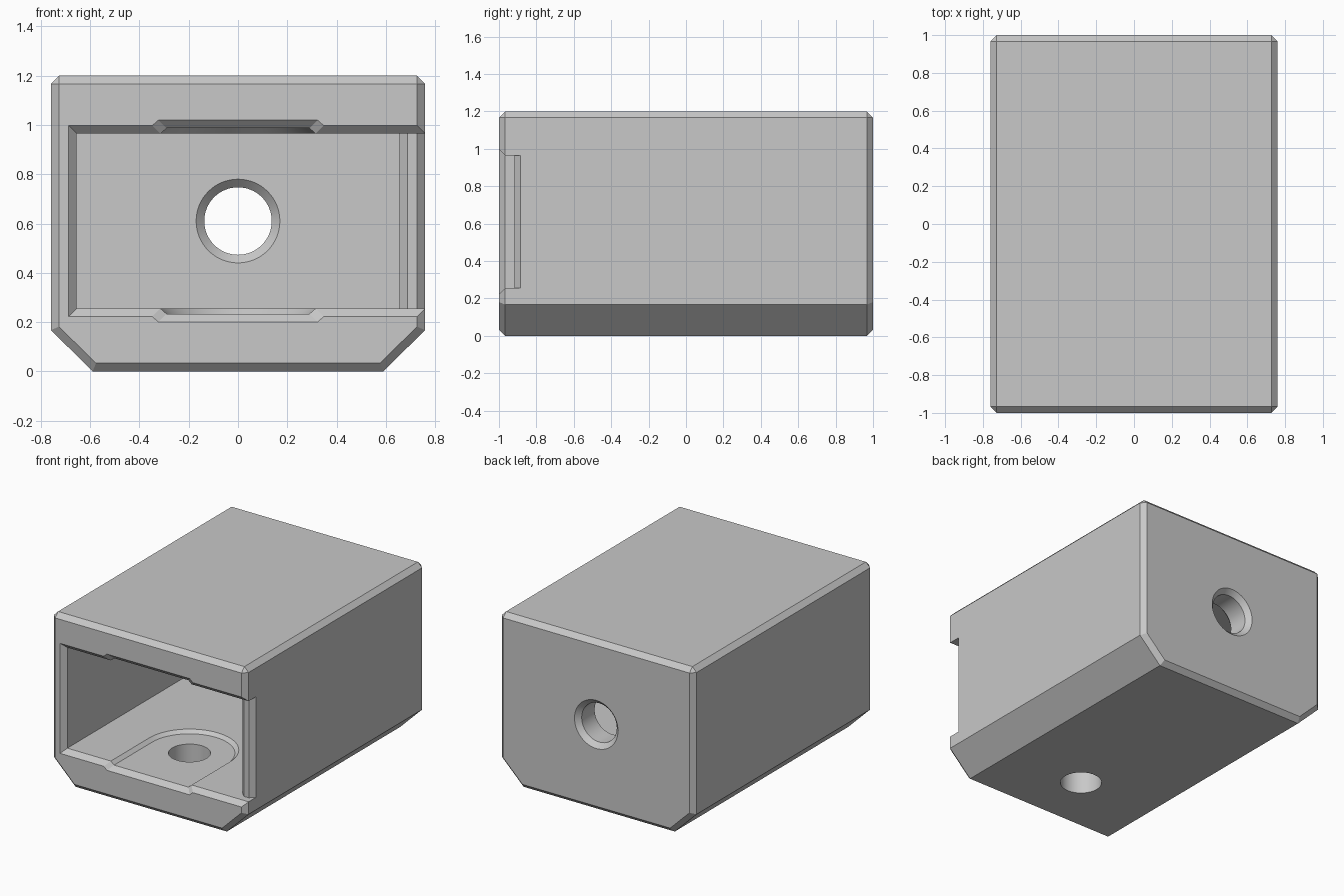
import bpy, bmesh
from math import sin, cos, pi

if "Cube" in bpy.data.objects:
    bpy.data.objects.remove(bpy.data.objects["Cube"])

CH = 0.033                   # chamfer size
FLOOR, CEIL = 0.255, 0.965   # cavity heights
MID = (FLOOR + CEIL) / 2
DEPTH = 0.022                # depth of the shallow recesses
HOLE_Y = -0.54
SEG = 64

grey = bpy.data.materials.new("plain_grey")
grey.use_nodes = True
grey.diffuse_color = (0.58, 0.58, 0.58, 1)
grey.node_tree.nodes["Principled BSDF"].inputs["Base Color"].default_value = (0.58, 0.58, 0.58, 1)


def loft(name, rings, chamfer=None):
    """Closed solid through matching rings of points, with optional bevelled edges."""
    bm = bmesh.new()
    loops = [[bm.verts.new(p) for p in ring] for ring in rings]
    n = len(loops[0])
    for a, b in zip(loops, loops[1:]):
        for i in range(n):
            j = (i + 1) % n
            bm.faces.new((a[i], a[j], b[j], b[i]))
    bm.faces.new(loops[0])
    bm.faces.new(loops[-1])
    bmesh.ops.recalc_face_normals(bm, faces=bm.faces)
    if chamfer:
        edges = [e for e in bm.edges if chamfer(e)]
        bmesh.ops.bevel(bm, geom=edges, offset=CH, segments=1, affect='EDGES')
    mesh = bpy.data.meshes.new(name)
    bm.to_mesh(mesh)
    bm.free()
    mesh.materials.append(grey)
    obj = bpy.data.objects.new(name, mesh)
    bpy.context.collection.objects.link(obj)
    return obj


def cut(target, cutter):
    """Subtract the cutter and discard it."""
    cutter.hide_render = True
    mod = target.modifiers.new("cut", 'BOOLEAN')
    mod.operation = 'DIFFERENCE'
    mod.solver = 'EXACT'
    mod.object = cutter
    bpy.context.view_layer.objects.active = target
    bpy.ops.object.modifier_apply(modifier=mod.name)
    bpy.data.objects.remove(cutter)


def circle(r):
    return [(r * cos(2 * pi * i / SEG), r * sin(2 * pi * i / SEG)) for i in range(SEG)]


# Outer block: sloped lower sides, chamfered ends and top edges
def is_chamfered(e):
    a, b = e.verts
    return abs(a.co.y - b.co.y) < 0.01 or a.co.z > 1.1


outline = [(-0.59, 0), (0.59, 0), (0.76, 0.167), (0.76, 1.2), (-0.76, 1.2), (-0.76, 0.167)]
housing = loft("housing", [[(x, y, z) for x, z in outline] for y in (-1, 1)], is_chamfered)

# Cavity, including the notch through the left wall with its chamfered end
plan = [(-0.655, -1.2), (0.86, -1.2), (0.86, -0.784), (0.727, -0.917),
        (0.688, -0.917), (0.655, -0.884), (0.655, 0.79), (-0.655, 0.79)]
cut(housing, loft("cavity", [[(x, y, z) for x, y in plan] for z in (FLOOR, CEIL)]))


# Shallow round-ended recess in floor and ceiling, with sloped rim
def recess_plan(r):
    arc = [(r * cos(pi * i / 32), HOLE_Y + r * sin(pi * i / 32)) for i in range(33)]
    return [(r, -1.2)] + arc + [(-r, -1.2)]


for base, sign in ((FLOOR, 1), (CEIL, -1)):
    levels = [(0.29, -DEPTH), (0.315, 0), (0.315, 0.05)]
    cut(housing, loft("recess", [[(x, y, base + sign * h) for x, y in recess_plan(r)]
                                 for r, h in levels]))

# Flared chamfer around the mouth, running out over the notch
lower = [(-0.655, 0), (-0.315, 0), (-0.29, DEPTH), (0.29, DEPTH), (0.315, 0), (1, 0)]
mouth = [(x, FLOOR - d) for x, d in lower] + [(x, CEIL + d) for x, d in reversed(lower)]


def flare(off):
    return [(x + (off if x > 0 else -off), -0.967 - off, z + (off if z > MID else -off))
            for x, z in mouth]


cut(housing, loft("mouth_flare", [flare(-0.037), flare(0.08)]))

# Hole down through the floor
cut(housing, loft("floor_hole", [[(x, HOLE_Y + y, z) for x, y in circle(0.135)]
                                 for z in (-0.1, 0.4)]))

# Hole through the back wall, chamfered on both sides
steps = [(0.757, 0.203), (0.823, 0.137), (0.967, 0.137), (1.033, 0.203)]
cut(housing, loft("back_hole", [[(x, y, MID + z) for x, z in circle(r)] for y, r in steps]))

# Smooth the round walls, keep the edges sharp
bpy.ops.object.select_all(action='DESELECT')
housing.select_set(True)
bpy.context.view_layer.objects.active = housing
bpy.ops.object.shade_smooth_by_angle(angle=pi / 9)
